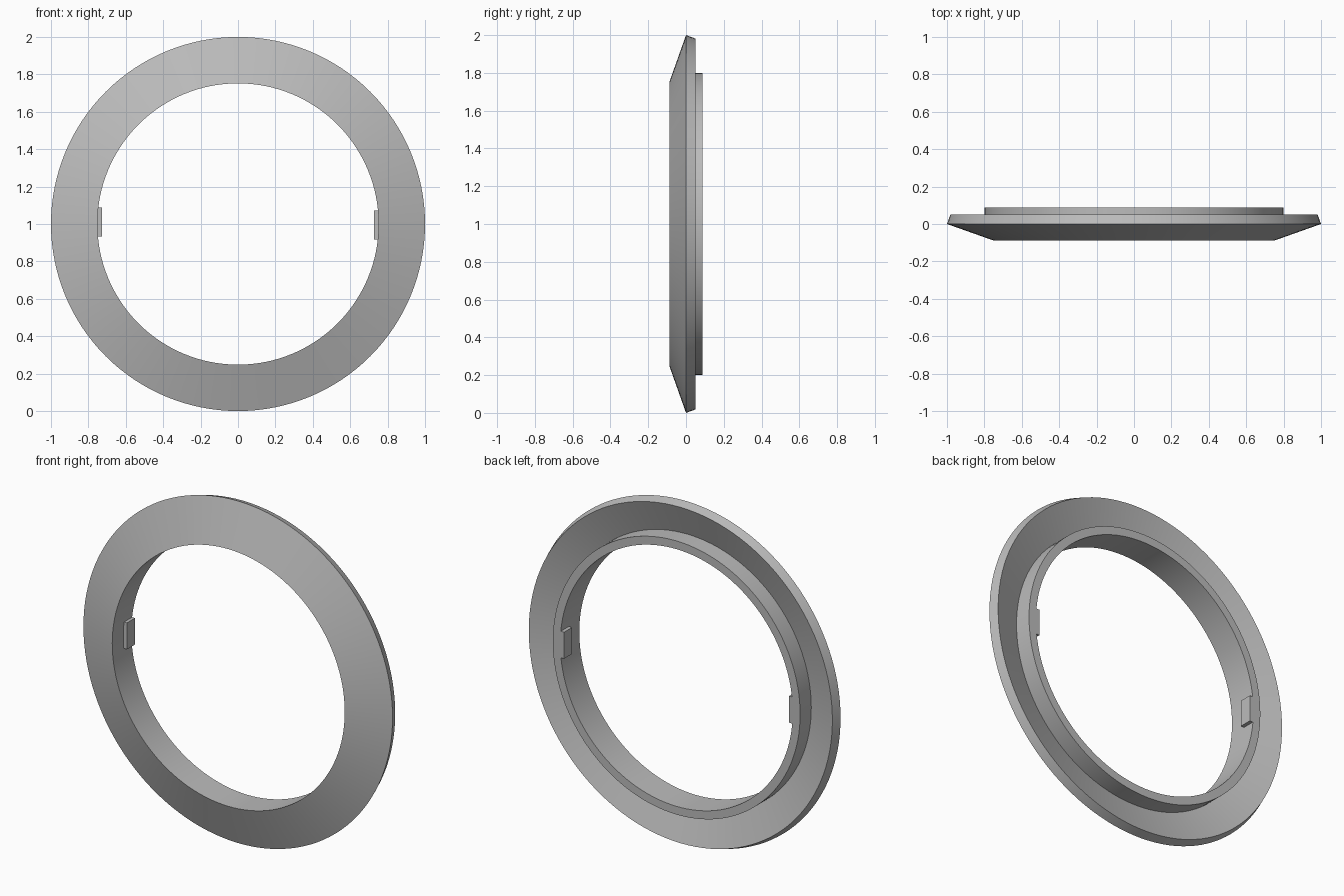
import bpy, bmesh, math
from mathutils import Matrix, Vector

if "Cube" in bpy.data.objects:
    bpy.data.objects.remove(bpy.data.objects["Cube"], do_unlink=True)

grey = bpy.data.materials.new("plain_grey")
grey.use_nodes = True
GREY = (0.5, 0.5, 0.5, 1)
grey.diffuse_color = GREY
grey.node_tree.nodes["Principled BSDF"].inputs["Base Color"].default_value = GREY


def add_object(name, bm):
    bmesh.ops.recalc_face_normals(bm, faces=bm.faces)
    mesh = bpy.data.meshes.new(name)
    bm.to_mesh(mesh)
    bm.free()
    mesh.materials.append(grey)
    ob = bpy.data.objects.new(name, mesh)
    bpy.context.collection.objects.link(ob)
    return ob


# Bevelled flange with rear collar: (radius, y) section turned about the y axis
section = [(0.752, -0.088), (1.0, 0.0), (0.982, 0.05),
           (0.80, -0.015), (0.80, 0.088), (0.752, 0.088)]
bm = bmesh.new()
verts = [bm.verts.new((r, y, 1)) for r, y in section]
edges = [bm.edges.new((verts[i - 1], verts[i])) for i in range(len(verts))]
bmesh.ops.spin(bm, geom=verts + edges, cent=(0, 0, 1), axis=(0, 1, 0),
               angle=math.tau, steps=128, use_merge=True)
bmesh.ops.remove_doubles(bm, verts=bm.verts, dist=0.0001)
ring = add_object("bezel_ring", bm)
bpy.context.view_layer.objects.active = ring
ring.select_set(True)
bpy.ops.object.shade_smooth_by_angle(angle=math.radians(30))

# Two small locating tabs on the inner wall, flush with the collar's back
for name, side in (("left_tab", 1), ("right_tab", -1)):
    bm = bmesh.new()
    bmesh.ops.create_cube(bm, size=1)
    place = Matrix.Translation(Vector((side * 0.75, 0.051, 1.002 - side * 0.008)))
    bm.transform(place @ Matrix.Diagonal((0.045, 0.074, 0.155, 1)))
    add_object(name, bm)
